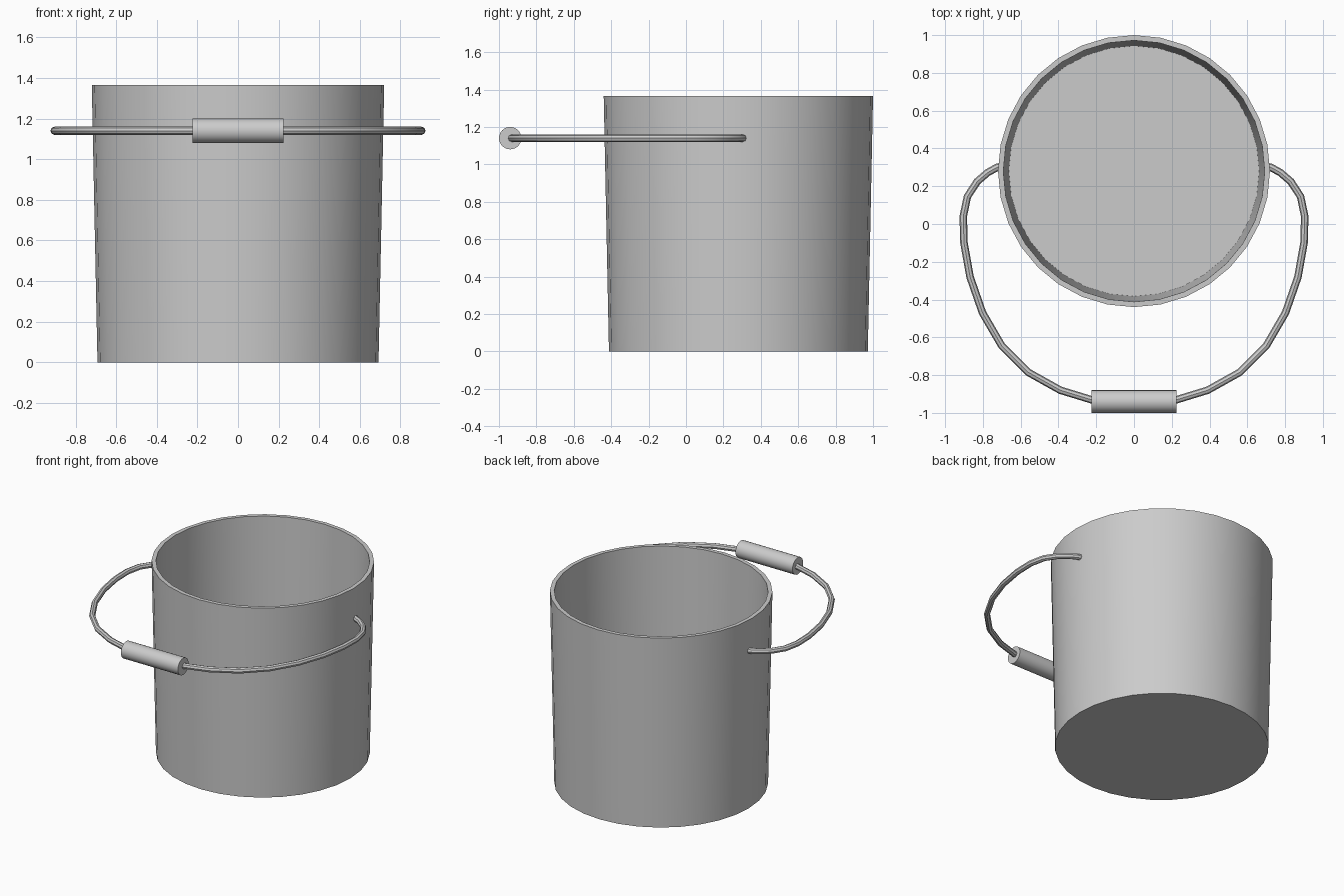
import bpy, bmesh, math
from mathutils import Vector

if "Cube" in bpy.data.objects:
    bpy.data.objects.remove(bpy.data.objects["Cube"])

CY, SIDES = 0.28, 32


def finish(name, bm, angle=35):
    bmesh.ops.recalc_face_normals(bm, faces=bm.faces)
    me = bpy.data.meshes.new(name)
    bm.to_mesh(me)
    bm.free()
    ob = bpy.data.objects.new(name, me)
    bpy.context.collection.objects.link(ob)
    bpy.ops.object.select_all(action='DESELECT')
    ob.select_set(True)
    bpy.context.view_layer.objects.active = ob
    bpy.ops.object.shade_smooth_by_angle(angle=math.radians(angle))
    return ob


def loft(name, rings):
    """Skin a list of closed rings and cap both ends."""
    bm = bmesh.new()
    loops = [[bm.verts.new(p) for p in ring] for ring in rings]
    n = len(loops[0])
    for a, b in zip(loops, loops[1:]):
        for i in range(n):
            j = (i + 1) % n
            bm.faces.new((a[i], a[j], b[j], b[i]))
    bm.faces.new(loops[0])
    bm.faces.new(loops[-1])
    return finish(name, bm)


def circle(center, u, v, r, n):
    return [center + r * (u * math.cos(t) + v * math.sin(t))
            for t in (2 * math.pi * i / n for i in range(n))]


X, Y, Z = Vector((1, 0, 0)), Vector((0, 1, 0)), Vector((0, 0, 1))

# Tapered pail: outer wall, rim, inner wall, inner floor
profile = [(0.692, 0), (0.72, 1.365), (0.692, 1.365), (0.663, 0.03)]
loft("bucket_body", [circle(Vector((0, CY, z)), X, Y, r, SIDES) for r, z in profile])

# Wire bail, lying forward: half path mirrored across x
half = [(0.70, 0.305), (0.725, 0.30), (0.775, 0.272), (0.83, 0.225), (0.882, 0.145),
        (0.904, 0.04), (0.900, -0.10), (0.868, -0.28), (0.802, -0.47),
        (0.70, -0.645), (0.56, -0.785), (0.39, -0.88), (0.22, -0.932)]
path = [Vector((x, y, 1.14)) for x, y in half + [(0, -0.94)] + [(-x, y) for x, y in half[::-1]]]
rings = []
for i, p in enumerate(path):
    tangent = (path[min(i + 1, len(path) - 1)] - path[max(i - 1, 0)]).normalized()
    rings.append(circle(p, tangent.cross(Z), Z, 0.02, 8))
loft("wire_handle", rings)

# Cylindrical hand grip
loft("hand_grip", [circle(Vector((x, -0.94, 1.14)), Y, Z, 0.06, 24) for x in (-0.225, 0.225)])
